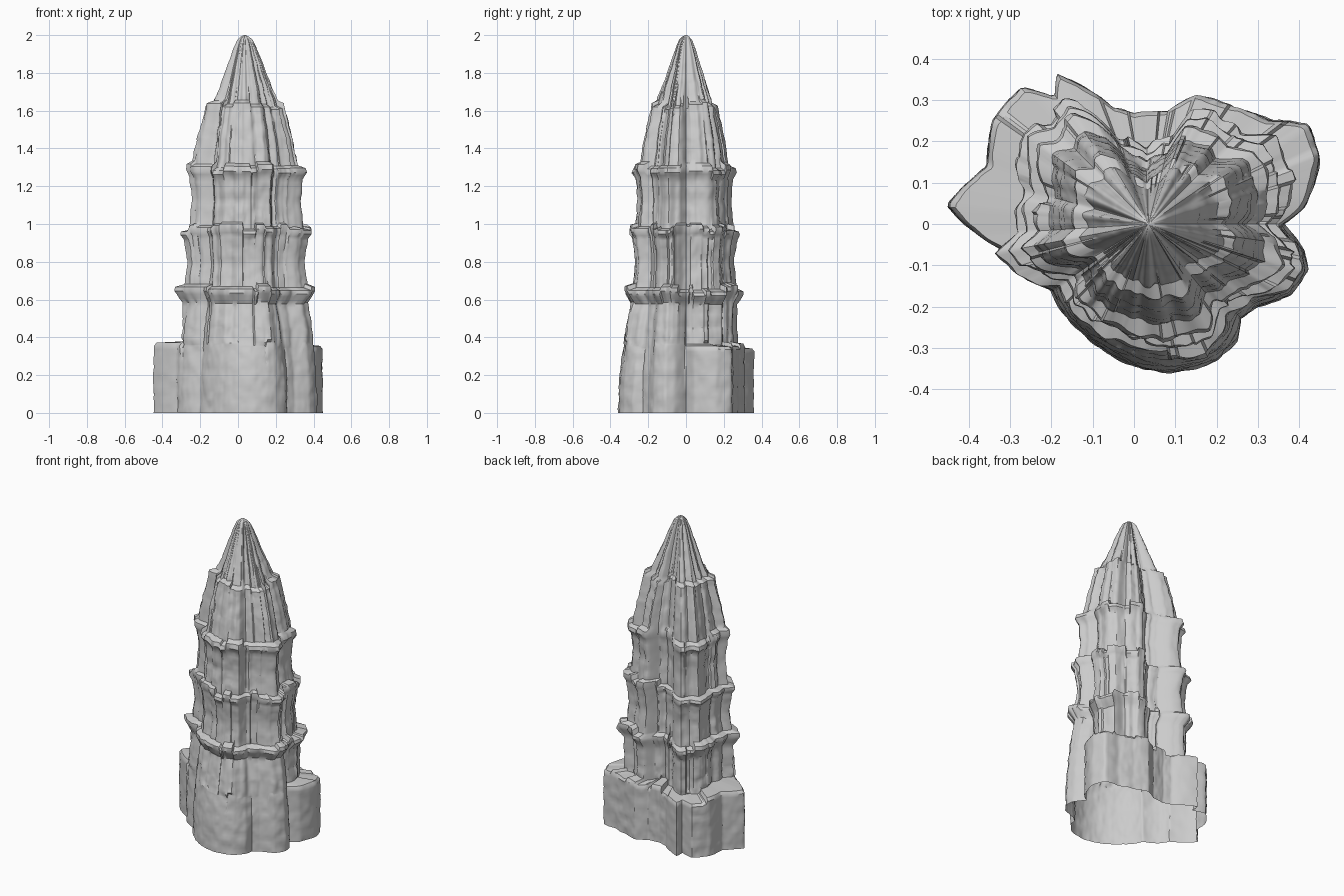
import bpy, bmesh, math, random
from mathutils import Vector, noise

if "Cube" in bpy.data.objects:
    bpy.data.objects.remove(bpy.data.objects["Cube"])

random.seed(4)
CX = 0.035
N = 300

# Ground outline and the outline of the main shaft (x, y), counter-clockwise
BASE = [(.36, 0), (.41, .04), (.45, .16), (.42, .24), (.33, .25), (.24, .28), (.15, .31), (.08, .27),
        (0, .265), (-.05, .28), (-.12, .33), (-.185, .36), (-.19, .305), (-.27, .33), (-.34, .25),
        (-.355, .14), (-.40, .10), (-.45, .045), (-.41, 0), (-.32, -.06), (-.29, -.11), (-.2, -.16),
        (-.15, -.24), (-.08, -.30), (0, -.345), (.09, -.36), (.2, -.33), (.25, -.28), (.26, -.23),
        (.3, -.2), (.38, -.17), (.42, -.11), (.41, -.06)]
SHAFT = [(.35, 0), (.38, .06), (.37, .15), (.34, .21), (.26, .22), (.2, .27), (.14, .28), (.09, .21),
         (.03, .18), (-.04, .21), (-.10, .27), (-.17, .30), (-.21, .25), (-.27, .22), (-.28, .14),
         (-.26, .08), (-.29, .03), (-.28, -.02), (-.33, -.07), (-.28, -.12), (-.18, -.15),
         (-.15, -.22), (-.06, -.28), (.02, -.31), (.09, -.32), (.2, -.29), (.22, -.22),
         (.29, -.18), (.37, -.16), (.41, -.11), (.39, -.05)]

# Shaft scale against height: flared ledges, then a cone
PROFILE = [(0, .95), (.36, .90), (.45, .88), (.58, .89), (.635, 1), (.655, .99), (.67, .87), (.8, .83),
           (.93, .88), (.96, .93), (.98, .92), (.99, .82), (1.12, .78), (1.24, .81), (1.275, .87),
           (1.3, .85), (1.315, .76), (1.45, .69), (1.59, .59), (1.625, .57), (1.64, .48),
           (1.75, .36), (1.85, .255), (1.93, .17), (1.975, .11), (1.992, .06), (2, .012)]
LEDGES = [.35, .66, .985, 1.31, 1.635]


def lerp(table, x):
    for (a, fa), (b, fb) in zip(table, table[1:]):
        if x <= b:
            return fa + (fb - fa) * (x - a) / max(b - a, 1e-6)
    return table[-1][1]


def polar(points):
    t = sorted((math.atan2(y, x - CX) % math.tau, math.hypot(x - CX, y)) for x, y in points)
    return [(t[-1][0] - math.tau, t[-1][1])] + t + [(t[0][0] + math.tau, t[0][1])]


def columns(count):
    """Irregular angular columns, each with a height shift and a radial shift."""
    cuts = sorted(random.uniform(0, math.tau) for _ in range(count))
    vals = [(random.uniform(-.022, .022), random.uniform(-.035, .035)) for _ in range(count + 1)]
    return cuts, vals


def column_at(cols, a):
    cuts, vals = cols
    return vals[sum(c < a for c in cuts) % len(cuts)]


base_r, shaft_r = polar(BASE), polar(SHAFT)
tiers = [columns(26) for _ in range(6)]

# Rows follow the ledges so that the steps stay crisp
rows = {round(z, 4) for z, _ in PROFILE} | {.335, .35, .365}
for i in range(1, 100):
    z = i * .02
    if all(abs(z - k) > .008 for k in rows):
        rows.add(z)
rows = sorted(rows)


def rock_point(a, z):
    tier = sum(z > l for l in LEDGES)
    shift, bulge = column_at(tiers[tier], a)
    # height offset belongs to the nearest ledge
    near = min(range(5), key=lambda k: abs(z - LEDGES[k]))
    dz = column_at(tiers[near], a)[0] * max(0, 1 - abs(z - LEDGES[near]) / .13)
    rs, rb = lerp(shaft_r, a), lerp(base_r, a)
    r = rs * lerp(PROFILE, z)
    back = math.sin(a) > -.02 or 2.9 < a < 3.4
    if back:
        # wide lower buttress with a ledge
        if z <= .352:
            r = rb * (1 - (.03 if z > .34 else 0))
    elif z < .58:
        # the front runs up without a break
        t = z / .58
        r = rb * (1 - t * t) + rs * .89 * t * t
    if z > .37:
        r *= 1 + bulge * .8
    d = Vector((math.cos(a), math.sin(a), 0))
    p = d * r + Vector((0, 0, z))
    fine = noise.noise(Vector((p.x * 16, p.y * 16, z * 20))) * .006
    fine += noise.noise(Vector((p.x * 40, p.y * 40, z * 45))) * .003
    groove = noise.noise(Vector((d.x * 7, d.y * 7, tier * 3.1))) * .014
    r += (fine + groove * (z > .37)) * min(1, r / .15)
    return Vector((CX + d.x * r, d.y * r, min(2, z + dz)))


# Rock spire: stacked rings, open underneath
bm = bmesh.new()
rings = [[bm.verts.new(rock_point(math.tau * i / N, z)) for i in range(N)] for z in rows]
for lo, hi in zip(rings, rings[1:]):
    for i in range(N):
        j = (i + 1) % N
        bm.faces.new((lo[i], lo[j], hi[j], hi[i]))
bm.faces.new(rings[-1])

mesh = bpy.data.meshes.new("rock_spire")
bm.to_mesh(mesh)
bm.free()
spire = bpy.data.objects.new("rock_spire", mesh)
bpy.context.collection.objects.link(spire)
bpy.context.view_layer.objects.active = spire
spire.select_set(True)
bpy.ops.object.shade_smooth_by_angle(angle=math.radians(35))
